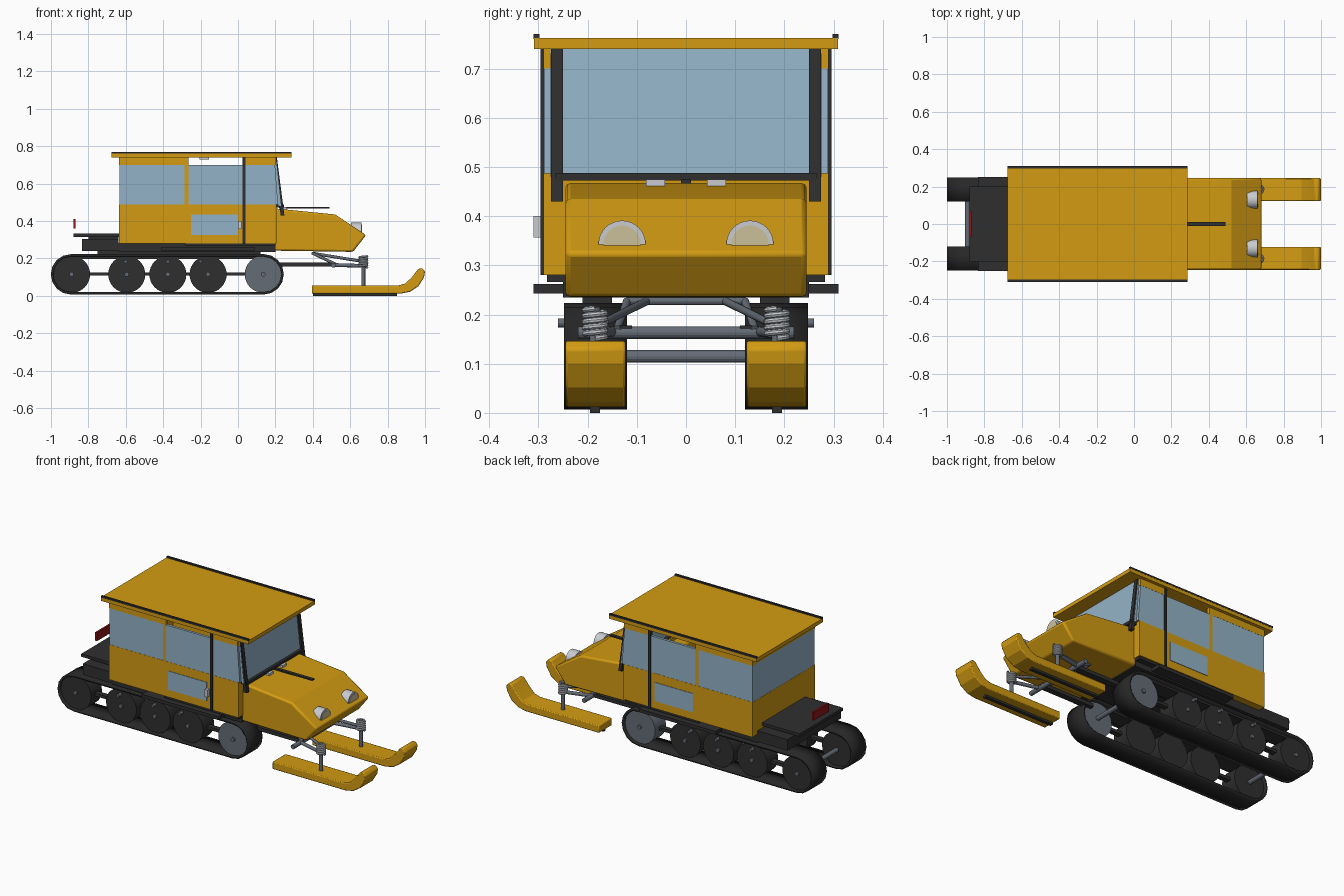
import bpy
import bmesh
import math
from mathutils import Vector

default_cube = bpy.data.objects.get("Cube")
if default_cube:
    bpy.data.objects.remove(default_cube, do_unlink=True)


def make_material(name, red, green, blue):
    material = bpy.data.materials.new(name)
    material.use_nodes = True
    colour = (red, green, blue, 1)
    material.diffuse_color = colour
    shader = next(n for n in material.node_tree.nodes if n.type == 'BSDF_PRINCIPLED')
    shader.inputs["Base Color"].default_value = colour
    return material


yellow = make_material("yellow paint", .65, .33, .006)
glass = make_material("blue glass", .29, .45, .57)
black = make_material("black trim", .028, .028, .029)
rubber = make_material("track rubber", .02, .02, .021)
steel = make_material("dark steel", .13, .15, .18)
silver = make_material("light grey metal", .58, .6, .63)
lens = make_material("cream lens", .6, .53, .33)
red_paint = make_material("red lamp", .27, .008, .008)

parts = []


def finish(name, bm, material, bevel=0):
    bmesh.ops.recalc_face_normals(bm, faces=bm.faces)
    mesh = bpy.data.meshes.new(name)
    bm.to_mesh(mesh)
    bm.free()
    mesh.materials.append(material)
    part = bpy.data.objects.new(name, mesh)
    bpy.context.collection.objects.link(part)
    if bevel:
        modifier = part.modifiers.new("rounded edges", 'BEVEL')
        modifier.width, modifier.segments = bevel, 2
    parts.append(part)
    return part


def prism(name, profile, y_from, y_to, material, bevel=0):
    """Side profile of (x, z) points pulled across the width."""
    bm = bmesh.new()
    face = bm.faces.new([bm.verts.new((x, y_from, z)) for x, z in profile])
    pulled = bmesh.ops.extrude_face_region(bm, geom=[face])["geom"]
    moved = [v for v in pulled if isinstance(v, bmesh.types.BMVert)]
    bmesh.ops.translate(bm, verts=moved, vec=(0, y_to - y_from, 0))
    return finish(name, bm, material, bevel)


def box(name, x_span, y_span, z_span, material, bevel=0):
    (left, right), (low, high) = x_span, z_span
    outline = [(left, low), (right, low), (right, high), (left, high)]
    return prism(name, outline, y_span[0], y_span[1], material, bevel)


def wide_box(name, x_span, half_width, z_span, material, bevel=0):
    return box(name, x_span, (-half_width, half_width), z_span, material, bevel)


def rod(name, start, end, radius, material, sides=16):
    start, end = Vector(start), Vector(end)
    axis = end - start
    bm = bmesh.new()
    bmesh.ops.create_cone(bm, cap_ends=True, segments=sides, radius1=radius,
                          radius2=radius, depth=axis.length)
    turn = axis.to_track_quat('Z', 'Y').to_matrix().to_4x4()
    bmesh.ops.transform(bm, matrix=turn, verts=bm.verts)
    bmesh.ops.translate(bm, verts=bm.verts, vec=(start + end) / 2)
    return finish(name, bm, material)


def coil(name, x, y, bottom, height, radius, turns):
    curve = bpy.data.curves.new(name, 'CURVE')
    curve.dimensions = '3D'
    curve.bevel_depth = .006
    curve.bevel_resolution = 2
    spline = curve.splines.new('POLY')
    count = turns * 16
    spline.points.add(count)
    for i, point in enumerate(spline.points):
        a = math.tau * i / 16
        point.co = (x + radius * math.cos(a), y + radius * math.sin(a),
                    bottom + height * i / count, 1)
    curve.materials.append(silver)
    part = bpy.data.objects.new(name, curve)
    bpy.context.collection.objects.link(part)
    bpy.ops.object.select_all(action='DESELECT')
    part.select_set(True)
    bpy.context.view_layer.objects.active = part
    bpy.ops.object.convert(target='MESH')
    parts.append(bpy.context.view_layer.objects.active)


def track_belt(name, y_from, y_to, rear, front, height, radius):
    outline = []
    for centre, begin in ((front, -90), (rear, 90)):
        for step in range(9):
            a = math.radians(begin + step * 22.5)
            outline.append((centre + radius * math.cos(a), height + radius * math.sin(a)))
    bm = bmesh.new()
    rows = [[bm.verts.new((x, y, z)) for x, z in outline] for y in (y_from, y_to)]
    for i in range(len(outline)):
        j = (i + 1) % len(outline)
        bm.faces.new((rows[0][i], rows[0][j], rows[1][j], rows[1][i]))
    belt = finish(name, bm, rubber)
    shell = belt.modifiers.new("belt thickness", 'SOLIDIFY')
    shell.thickness = .013
    shell.offset = -1 if belt.data.polygons[0].normal.x * outline[0][0] + \
        belt.data.polygons[0].normal.z * (outline[0][1] - height) > 0 else 1


# Cabin end walls, floor and roof
wide_box("cabin_floor", (-.63, .2), .28, (.28, .3), yellow)
wide_box("cabin_rear_panel", (-.635, -.615), .28, (.28, .485), yellow)
wide_box("cabin_rear_window", (-.634, -.62), .28, (.485, .7), glass)
wide_box("cabin_rear_header", (-.635, -.615), .28, (.7, .74), yellow)
wide_box("cabin_front_panel", (.18, .205), .28, (.28, .485), yellow)
wide_box("roof", (-.675, .285), .3, (.74, .762), yellow)

# Windscreen with its frame
prism("windscreen", [(.215, .48), (.23, .48), (.202, .74), (.187, .74)], -.275, .275, glass)
wide_box("windscreen_sill", (.19, .245), .265, (.472, .488), black)
wide_box("hood_centre_strip", (.22, .49), .01, (.466, .474), black)

# Hood
hood_outline = [(.1, .243), (.615, .235), (.685, .325), (.52, .435), (.2, .467), (.1, .467)]
prism("hood", hood_outline, -.245, .245, yellow, .01)

# Chassis and rear deck
wide_box("chassis", (-.64, .2), .25, (.235, .282), black)
wide_box("chassis_sill", (-.28, .2), .283, (.266, .284), black)
wide_box("rear_chassis_box", (-.835, -.64), .25, (.24, .305), black)
wide_box("deck_support", (-.8, -.64), .15, (.3, .32), black)
wide_box("rear_deck", (-.88, -.635), .2, (.315, .332), black)
wide_box("tail_lamp", (-.88, -.868), .07, (.36, .41), red_paint)
box("cabin_lamp", (-.205, -.155), (-.02, .02), (.73, .742), silver)
box("door_handle", (0, .018), (-.31, -.288), (.357, .4), silver)

# Cross axles
for label, x, z, reach in (("rear", -.89, .115, .13), ("drive", .135, .115, .13),
                           ("steering", .51, .163, .22), ("upper", .4, .227, .12)):
    rod(label + "_cross_axle", (x, -reach, z), (x, reach, z),
        .008 if label == "upper" else .013, steel)

for side, label in ((1, "left_"), (-1, "right_")):
    def span(inner, outer):
        return (side * inner, side * outer)

    # Side wall, windows and door
    wall = span(.272, .29)
    pane = span(.274, .289)
    box(label + "lower_wall", (-.635, .205), wall, (.28, .487), yellow)
    box(label + "rear_side_window", (-.634, -.285), pane, (.487, .7), glass)
    box(label + "rear_header", (-.635, -.265), wall, (.7, .74), yellow)
    box(label + "door_pillar", (-.285, -.265), wall, (.487, .7), yellow)
    box(label + "door_window", (-.265, .03), pane, (.487, .7), glass)
    box(label + "front_header", (.03, .2), wall, (.7, .74), yellow)
    prism(label + "front_side_window", [(.03, .487), (.214, .487), (.198, .7), (.03, .7)],
          pane[0], pane[1], glass)
    box(label + "door_post", (.025, .039), span(.275, .296), (.28, .74), black)
    box(label + "lower_door_window", (-.25, 0), span(.285, .293), (.325, .435), glass)
    box(label + "roof_rail", (-.675, .285), span(.297, .309), (.74, .762), yellow)
    box(label + "roof_strip", (-.675, .285), span(.298, .31), (.76, .77), black)
    prism(label + "windscreen_pillar", [(.228, .43), (.248, .43), (.208, .74), (.192, .74)],
          side * .25, side * .274, black)
    box(label + "running_board", (-.41, .09), span(.24, .31), (.243, .262), black)
    box(label + "hood_vent", (.23, .26), span(.043, .081), (.455, .474), silver)

    # Headlamp set into the sloping nose
    rod(label + "headlamp_shell", (.605, side * .13, .343), (.659, side * .13, .343),
        .048, silver, 32)
    rod(label + "headlamp_lens", (.65, side * .13, .343), (.662, side * .13, .343),
        .038, lens, 32)

    # Track unit
    track_belt(label + "track_belt", side * .12, side * .248, -.893, .137, .115, .108)
    for number, x in enumerate((-.89, -.595, -.375, -.16, .135)):
        driver = number == 4
        rod(label + "track_wheel", (x, side * .135, .115), (x, side * .235, .115),
            .099, steel if driver else black, 32)
        rod(label + "wheel_hub", (x, side * .23, .115), (x, side * .244, .115), .012, steel)
    box(label + "track_beam", (-.89, .1), span(.17, .2), (.108, .125), black)
    box(label + "track_top_rail", (-.93, .17), span(.14, .23), (.198, .212), black)
    box(label + "track_mount", (-.75, .12), span(.15, .21), (.2, .24), black)
    for x in (-.6, -.375, -.2):
        rod(label + "rail_bolt", (x, side * .2, .183), (x, side * .26, .183), .009, steel)

    # Front frame and suspension
    box(label + "front_frame_rail", (.18, .52), span(.11, .145), (.157, .178), black)
    rod(label + "upper_arm", (.4, side * .08, .227), (.66, side * .165, .185), .008, steel)
    rod(label + "frame_strut", (.4, side * .12, .227), (.52, side * .14, .17), .008, steel)
    rod(label + "lower_arm", (.51, side * .15, .165), (.67, side * .185, .16), .01, steel)
    rod(label + "ski_post", (.67, side * .185, .05), (.67, side * .185, .215), .011, steel)
    coil(label + "suspension_coil", .67, side * .185, .152, .06, .021, 5)

    # Ski with its turned-up tip and runner
    ski_outline = [(.395, .012), (.87, .012), (.92, .022), (.965, .052), (.995, .1),
                   (1, .13), (.985, .147), (.965, .145), (.93, .1), (.895, .066),
                   (.86, .056), (.395, .056)]
    prism(label + "ski", ski_outline, side * .123, side * .245, yellow, .005)
    box(label + "ski_runner", (.4, .85), span(.175, .195), (0, .014), black)

# Soft shading on curved faces, crisp edges elsewhere
bpy.ops.object.select_all(action='DESELECT')
for part in parts:
    part.select_set(True)
bpy.context.view_layer.objects.active = parts[0]
bpy.ops.object.shade_smooth_by_angle(angle=math.radians(20))
